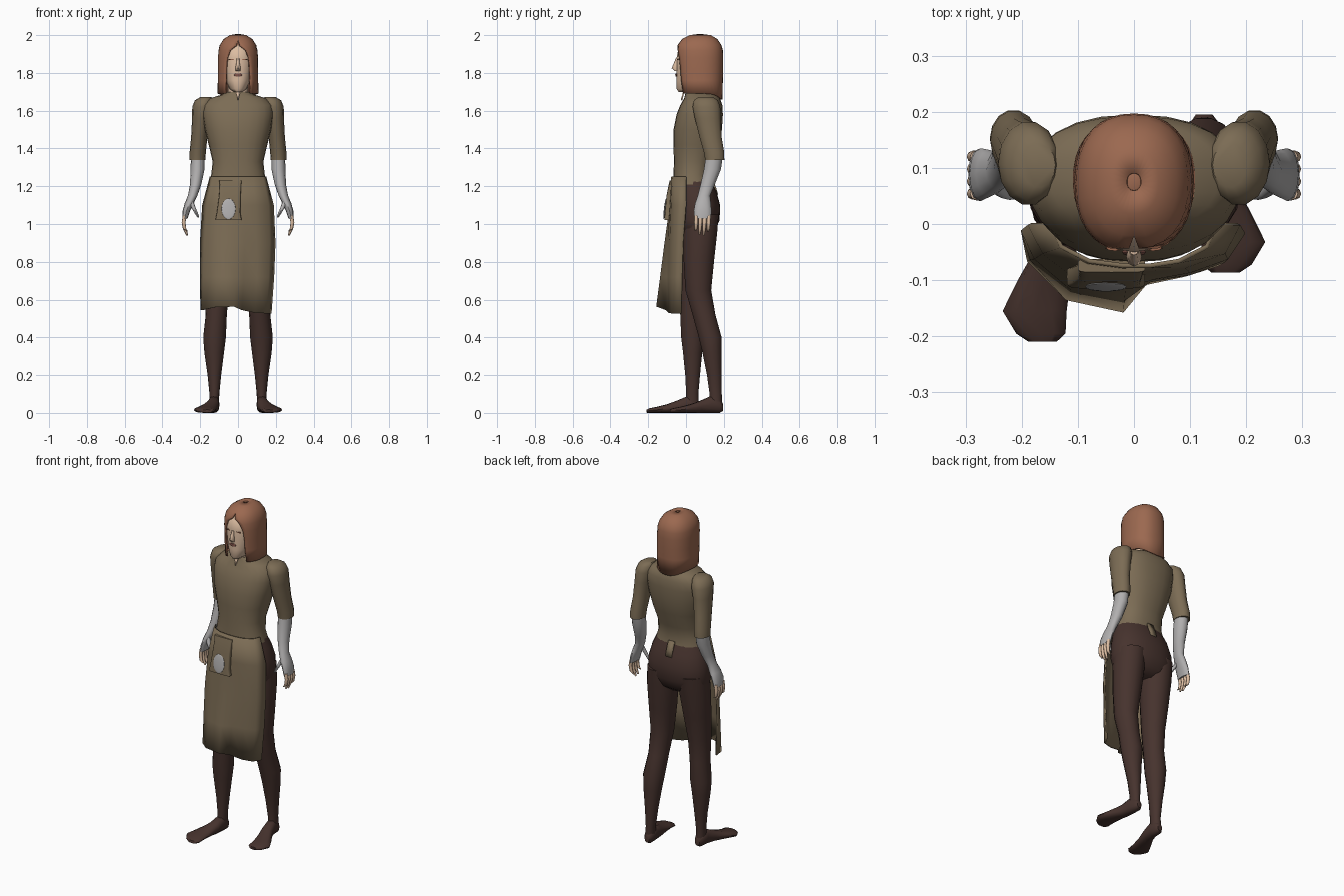
import bpy, bmesh, math


def material(name, r, g, b):
    m = bpy.data.materials.new(name)
    m.diffuse_color = (r, g, b, 1)
    return m


CLOTH = material("olive cloth", 0.20, 0.15, 0.09)
BROWN = material("dark brown wool", 0.062, 0.033, 0.027)
HAIR = material("auburn hair", 0.33, 0.14, 0.08)
SKIN = material("skin", 0.72, 0.51, 0.36)
GREY = material("pale grey fabric", 0.44, 0.43, 0.43)
LIP = material("dark lip", 0.22, 0.09, 0.07)


def finish(name, bm, mat, angle=50):
    me = bpy.data.meshes.new(name)
    bmesh.ops.recalc_face_normals(bm, faces=bm.faces)
    bm.to_mesh(me)
    bm.free()
    ob = bpy.data.objects.new(name, me)
    bpy.context.collection.objects.link(ob)
    me.materials.append(mat)
    bpy.ops.object.select_all(action='DESELECT')
    ob.select_set(True)
    bpy.context.view_layer.objects.active = ob
    bpy.ops.object.shade_smooth_by_angle(angle=math.radians(angle))
    return ob


def power(v, e):
    return math.copysign(abs(v) ** e, v)


# closed tube through rings (cx, cy, cz, r1, r2); rings lie flat, or upright for axis "y"
def loft(name, rings, mat, n=16, square=2, axis="z", flip=1):
    bm = bmesh.new()
    rows = []
    for cx, cy, cz, r1, r2 in rings:
        row = []
        for i in range(n):
            a = math.tau * i / n
            u, v = power(math.cos(a), 2 / square) * r1, power(math.sin(a), 2 / square) * r2
            p = (cx + u, cy + v, cz) if axis == "z" else (cx + u, cy, cz + v)
            row.append(bm.verts.new((p[0] * flip, p[1], p[2])))
        rows.append(row)
    for a, b in zip(rows, rows[1:]):
        for i in range(n):
            j = (i + 1) % n
            bm.faces.new((a[i], a[j], b[j], b[i]))
    bm.faces.new(rows[0])
    bm.faces.new(rows[-1])
    return finish(name, bm, mat)


# open cloth sheet through rows of points, given thickness
def sheet(name, rows, mat, thick):
    bm = bmesh.new()
    vr = [[bm.verts.new(p) for p in row] for row in rows]
    for a, b in zip(vr, vr[1:]):
        for i in range(len(a) - 1):
            bm.faces.new((a[i], a[i + 1], b[i + 1], b[i]))
    bmesh.ops.remove_doubles(bm, verts=bm.verts, dist=0.0005)
    ob = finish(name, bm, mat)
    s = ob.modifiers.new("thickness", 'SOLIDIFY')
    s.thickness = thick
    s.offset = 0
    return ob


# rings for a body section from half width and front/back y
def span(z, rx, front, back):
    return (0, (front + back) / 2, z, rx, (back - front) / 2)


# torso
loft("shirt", [span(1.70, .062, .0, .14), span(1.685, .085, -.005, .165),
               span(1.665, .15, -.01, .18), span(1.63, .185, -.03, .192),
               span(1.58, .188, -.05, .195), span(1.50, .175, -.066, .19),
               span(1.42, .155, -.066, .175), span(1.33, .134, -.064, .145),
               span(1.26, .142, -.066, .13), span(1.21, .154, -.068, .14)],
     CLOTH, 24, 2.3)
sheet("shirt_tail", [[(x, y, z) for x in (-.02, .02)]
                     for z, y in ((1.24, .135), (1.19, .155), (1.155, .165))], CLOTH, .01)

# hips
loft("hips", [span(1.235, .146, -.055, .132), span(1.17, .170, -.06, .162),
              span(1.10, .187, -.06, .18), span(1.02, .19, -.055, .178),
              span(.96, .175, -.04, .15), span(.93, .12, 0, .11)], BROWN, 24, 2.2)

# legs: the left one stands forward; (x, y, z, rx, ry)
LEG = [(.098, 1.05, .085, .10), (.102, .95, .088, .092), (.107, .8, .078, .082),
       (.112, .65, .064, .07), (.115, .52, .056, .062), (.124, .4, .06, .062),
       (.126, .32, .052, .052), (.125, .2, .036, .04), (.125, .1, .026, .033),
       (.127, .03, .026, .035)]
LEFT_Y = (.07, .062, .045, .03, .03, .035, .035, .035, .033, .035)
RIGHT_Y = (.075, .075, .068, .065, .095, .128, .138, .15, .157, .157)
for side, ys, flip, shift in (("left", LEFT_Y, -1, 0), ("right", RIGHT_Y, 1, .123)):
    loft(side + "_leg", [(x, y, z, a, b) for (x, z, a, b), y in zip(LEG, ys)], BROWN, 14, flip=flip)
    loft(side + "_foot", [(.125, .072 + shift, .03, .015, .02), (.126, .055 + shift, .036, .027, .036),
                          (.128, .01 + shift, .045, .030, .045), (.137, -.04 + shift, .034, .036, .034),
                          (.16, -.10 + shift, .023, .047, .023), (.177, -.155 + shift, .016, .057, .016),
                          (.166, -.195 + shift, .012, .044, .012), (.163, -.209 + shift, .009, .026, .008)],
         BROWN, 12, 2.3, "y", flip)

# apron panel: matching points across each height
APRON = [
    (1.25, [(-.146, 0), (-.13, -.04), (-.08, -.066), (-.02, -.074), (.03, -.074), (.08, -.066), (.13, -.04), (.146, 0)]),
    (1.10, [(-.186, 0), (-.16, -.05), (-.09, -.075), (-.02, -.082), (.04, -.08), (.09, -.075), (.16, -.05), (.186, 0)]),
    (.90, [(-.198, -.01), (-.175, -.06), (-.1, -.098), (-.015, -.11), (.035, -.095), (.1, -.083), (.165, -.06), (.195, -.015)]),
    (.72, [(-.198, -.01), (-.182, -.062), (-.11, -.115), (-.018, -.133), (.028, -.1), (.1, -.087), (.16, -.065), (.188, -.02)]),
    (.545, [(-.195, -.01), (-.187, -.065), (-.12, -.132), (-.02, -.154), (.02, -.105), (.09, -.09), (.148, -.072), (.174, -.025)])]
HEM = (0, 0, .015, .018, 0, -.015, -.018, -.02)
sheet("apron", [[(x, y, z + (HEM[i] if z < .6 else 0)) for i, (x, y) in enumerate(pts)]
                for z, pts in APRON], CLOTH, .008)

# pouch with round grey patch
loft("pouch", [(-.05, -.094, 1.02, .07, .021), (-.05, -.092, 1.06, .062, .02),
               (-.043, -.085, 1.15, .057, .018), (-.04, -.077, 1.21, .057, .014),
               (-.04, -.074, 1.23, .06, .012)], CLOTH, 24, 6)
bpy.ops.mesh.primitive_uv_sphere_add(segments=20, ring_count=10, radius=1,
                                     location=(-.05, -.112, 1.08), rotation=(-.12, 0, 0))
patch = bpy.context.object
patch.name = "pouch_patch"
patch.scale = (.037, .005, .055)
patch.data.materials.append(GREY)
bpy.ops.object.shade_smooth()

# arms
for side, f in (("left", -1), ("right", 1)):
    loft(side + "_sleeve", [(.17, .105, 1.672, .03, .04), (.18, .105, 1.655, .048, .065),
                            (.187, .108, 1.62, .055, .075), (.195, .115, 1.56, .048, .07),
                            (.205, .13, 1.46, .043, .06), (.213, .148, 1.38, .043, .055),
                            (.215, .152, 1.34, .042, .052)], CLOTH, 14, flip=f)
    loft(side + "_forearm", [(.213, .15, 1.36, .036, .045), (.214, .14, 1.29, .037, .045),
                             (.224, .115, 1.21, .030, .038), (.24, .095, 1.15, .025, .033),
                             (.258, .09, 1.11, .024, .042), (.273, .088, 1.07, .02, .047),
                             (.281, .087, 1.03, .014, .045)], GREY, 12, flip=f)
    loft(side + "_thumb", [(.25, .07, 1.12, .014, .014), (.235, .058, 1.085, .011, .012),
                           (.222, .053, 1.06, .009, .01), (.21, .05, 1.035, .005, .006)],
         GREY, 8, flip=f)
    for i, tip in enumerate((.965, .945, .94, .96)):
        y = .054 + .022 * i
        loft(f"{side}_finger_{i + 1}", [(.281, y, 1.045, .011, .011), (.288, y, 1.01, .010, .0105),
                                        (.283, y - .002, .975, .009, .009), (.27, y - .004, tip, .005, .005)],
             SKIN, 8, flip=f)

# neck, head and face details
loft("neck", [(0, .06, 1.66, .058, .06), (0, .06, 1.71, .056, .058), (0, .055, 1.78, .056, .06)], SKIN)
loft("head", [span(1.70, .024, -.04, .06), span(1.715, .044, -.049, .1), span(1.76, .066, -.05, .13),
              span(1.82, .08, -.05, .16), span(1.88, .085, -.05, .17), span(1.93, .078, -.04, .16),
              span(1.96, .05, .0, .13)], SKIN, 20, 2.2)
loft("nose", [(0, -.049, 1.875, .007, .006), (0, -.053, 1.85, .009, .012),
              (0, -.058, 1.825, .014, .018), (0, -.05, 1.81, .012, .010)], SKIN, 8)
loft("mouth", [(0, -.05, 1.782, .014, .006), (0, -.05, 1.789, .022, .0075),
               (0, -.05, 1.797, .014, .006)], LIP, 10)
for side, f in (("left", -1), ("right", 1)):
    loft(side + "_brow", [(.034, -.043, 1.868, .018, .004), (.034, -.043, 1.873, .016, .005)], HAIR, 8, flip=f)
sheet("collar_opening", [[(-.012, -.012, 1.70), (.012, -.012, 1.70)],
                         [(-.001, -.024, 1.655), (.001, -.024, 1.655)]], SKIN, .008)

# hair: a long bob, open around the face; (z, rx, front, back, opening angle)
BOB = [(2.0, .012, .06, .09, 0), (1.995, .042, .02, .13, 0), (1.975, .073, -.018, .163, 0),
       (1.945, .092, -.04, .183, .06), (1.92, .098, -.046, .19, .36), (1.88, .101, -.047, .192, .52),
       (1.82, .101, -.045, .192, .6), (1.76, .102, -.04, .19, .6), (1.69, .104, -.03, .187, .62)]
rows = []
for z, rx, front, back, gap in BOB:
    cy, ry, row = (front + back) / 2, (back - front) / 2, []
    for i in range(29):
        a = gap + (math.tau - 2 * gap) * i / 28
        drop = -.03 * max(0, -math.cos(a)) ** 3 if z < 1.7 else 0
        row.append((power(math.sin(a), .87) * rx, cy - power(math.cos(a), .87) * ry, z + drop))
    rows.append(row)
sheet("hair", rows, HAIR, .01)
loft("hair_crown", [span(1.93, .085, -.025, .175), span(1.97, .07, -.012, .158),
                    span(2.0, .012, .06, .09)], HAIR, 20)
